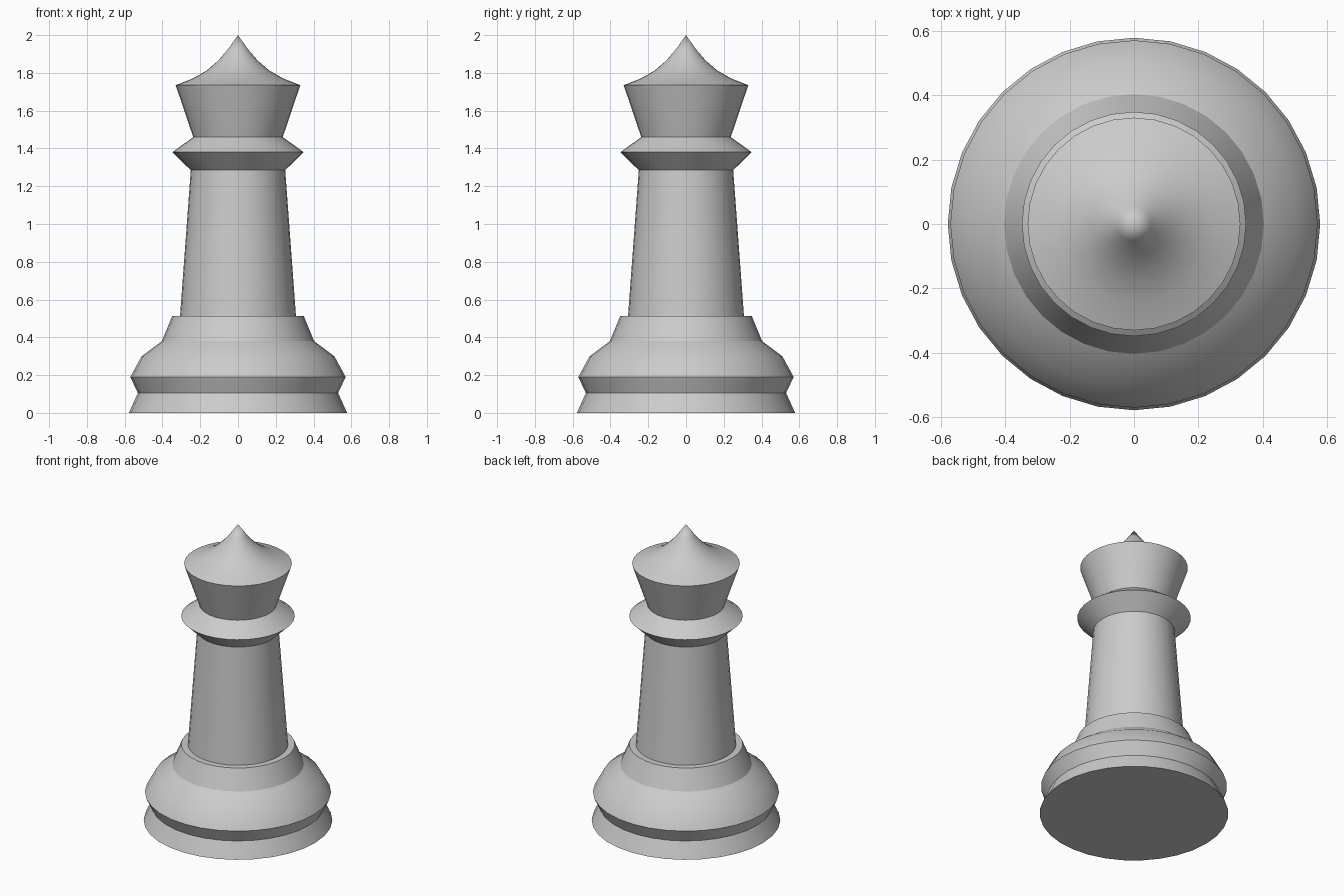
import bpy, bmesh, math

if "Cube" in bpy.data.objects:
    bpy.data.objects.remove(bpy.data.objects["Cube"])

SIDES = 32


def lathe(name, profile):
    """Turn a (radius, height) profile around z; radius 0 becomes a single pole vertex."""
    bm = bmesh.new()
    rings = []
    for r, z in profile:
        if r == 0:
            rings.append([bm.verts.new((0, 0, z))] * SIDES)
        else:
            rings.append([bm.verts.new((r * math.cos(math.tau * i / SIDES),
                                        r * math.sin(math.tau * i / SIDES), z))
                          for i in range(SIDES)])
    for low, high in zip(rings, rings[1:]):
        for i in range(SIDES):
            j = (i + 1) % SIDES
            corners = dict.fromkeys((low[i], low[j], high[j], high[i]))
            bm.faces.new(list(corners))
    mesh = bpy.data.meshes.new(name)
    bm.to_mesh(mesh)
    bm.free()
    obj = bpy.data.objects.new(name, mesh)
    bpy.context.collection.objects.link(obj)
    bpy.ops.object.select_all(action='DESELECT')
    obj.select_set(True)
    bpy.context.view_layer.objects.active = obj
    bpy.ops.object.shade_smooth_by_angle(angle=math.radians(30))
    return obj


# Stepped foot with a flat underside and a narrow ledge around the column
lathe("base", [(0, 0), (0.578, 0), (0.53, 0.105), (0.57, 0.19), (0.51, 0.30),
               (0.403, 0.38), (0.348, 0.513), (0.307, 0.513)])

# Tapered column
lathe("column", [(0.307, 0.513), (0.25, 1.285)])

# Sharp-edged collar
lathe("collar", [(0.25, 1.285), (0.348, 1.38), (0.237, 1.46)])

# Flared crown with a concave pointed cap
lathe("crown", [(0.237, 1.46), (0.33, 1.735), (0.24, 1.77), (0.165, 1.813),
                (0.105, 1.865), (0.053, 1.925), (0, 2.0)])
